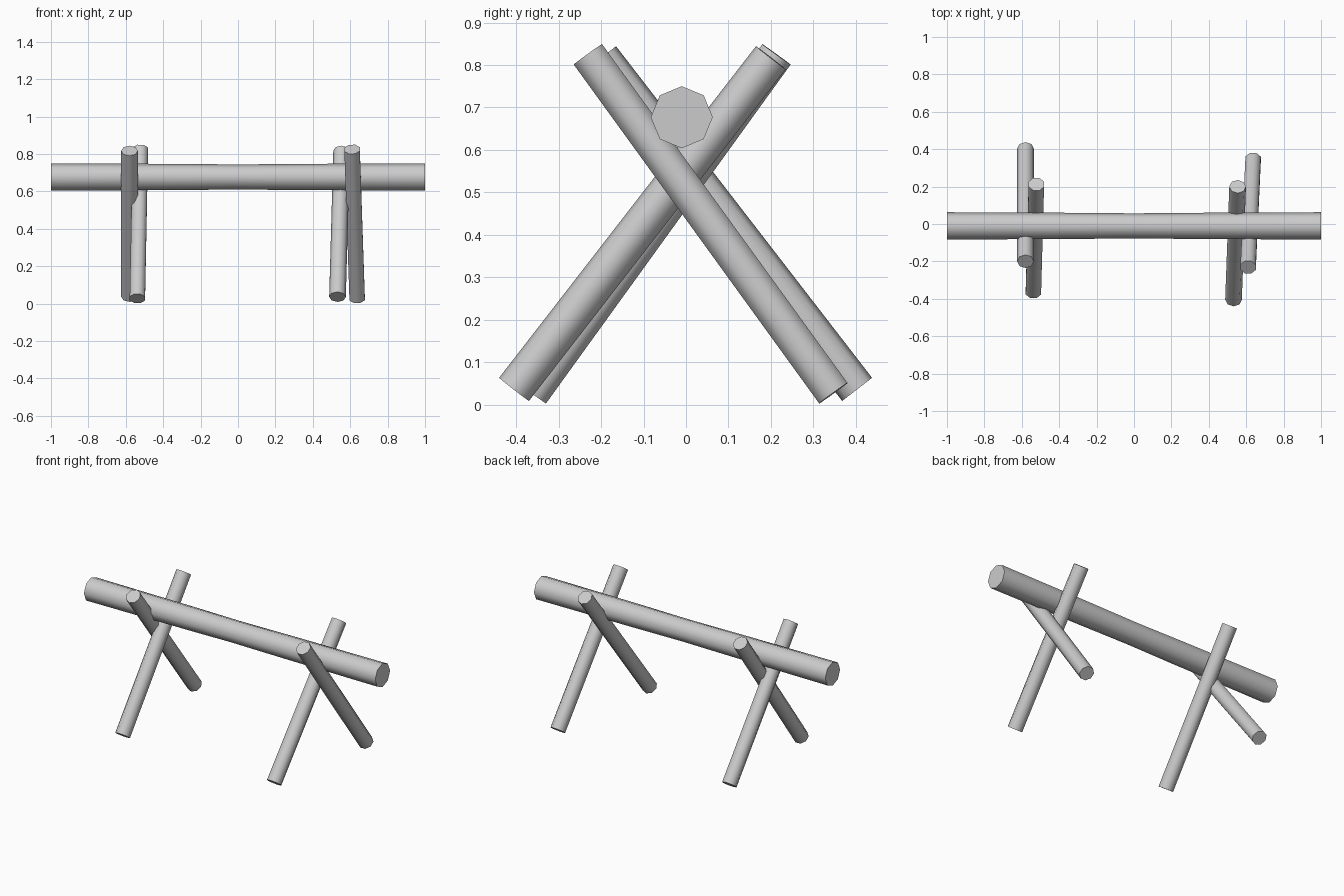
import bpy
import bmesh
import math
from mathutils import Vector

SIDES = 8

cube = bpy.data.objects.get("Cube")
if cube:
    bpy.data.objects.remove(cube, do_unlink=True)

# One plain grey for every pole
grey = bpy.data.materials.new("plain_grey")
grey.use_nodes = True
colour = (0.6, 0.6, 0.6, 1)
grey.diffuse_color = colour
grey.node_tree.nodes["Principled BSDF"].inputs["Base Color"].default_value = colour


def pole(name, start, end, stations, roll=0.0):
    """Octagonal pole from start to end; stations are (fraction, radius)."""
    start, end = Vector(start), Vector(end)
    axis = (end - start).normalized()
    guide = Vector((0, 0, 1)) if abs(axis.x) > 0.9 else Vector((1, 0, 0))
    u = (guide - axis * guide.dot(axis)).normalized()
    v = axis.cross(u)
    bm = bmesh.new()
    rings = []
    for fraction, radius in stations:
        centre = start.lerp(end, fraction)
        ring = []
        for i in range(SIDES):
            a = math.tau * (i + roll) / SIDES
            ring.append(bm.verts.new(centre + radius * (u * math.cos(a) + v * math.sin(a))))
        rings.append(ring)
    for low, high in zip(rings, rings[1:]):
        for i in range(SIDES):
            j = (i + 1) % SIDES
            bm.faces.new((low[i], low[j], high[j], high[i]))
    bm.faces.new(rings[0][::-1])
    bm.faces.new(rings[-1])
    bmesh.ops.recalc_face_normals(bm, faces=bm.faces)
    mesh = bpy.data.meshes.new(name)
    bm.to_mesh(mesh)
    bm.free()
    mesh.materials.append(grey)
    obj = bpy.data.objects.new(name, mesh)
    bpy.context.collection.objects.link(obj)
    bpy.ops.object.select_all(action='DESELECT')
    obj.select_set(True)
    bpy.context.view_layer.objects.active = obj
    bpy.ops.object.shade_smooth_by_angle(angle=math.radians(60))
    return obj


# Cross beam, slightly slimmer at mid length
pole("cross_beam", (-1, -0.01, 0.677), (1, -0.01, 0.677),
     [(0, 0.073), (0.33, 0.070), (0.5, 0.067), (0.67, 0.070), (1, 0.073)])

# Crossed legs: name, foot, head, roll
legs = [
    ("right_leg_foot_back", (-0.58, 0.403, 0.036), (-0.58, -0.20, 0.817), 0),
    ("right_leg_foot_front", (-0.538, -0.363, 0.027), (-0.522, 0.213, 0.825), 0.5),
    ("left_leg_foot_front", (0.532, -0.405, 0.036), (0.554, 0.20, 0.817), 0),
    ("left_leg_foot_back", (0.637, 0.347, 0.027), (0.61, -0.231, 0.825), 0.5),
]
for name, foot, head, roll in legs:
    pole(name, foot, head, [(0, 0.0445), (1, 0.0445)], roll)
